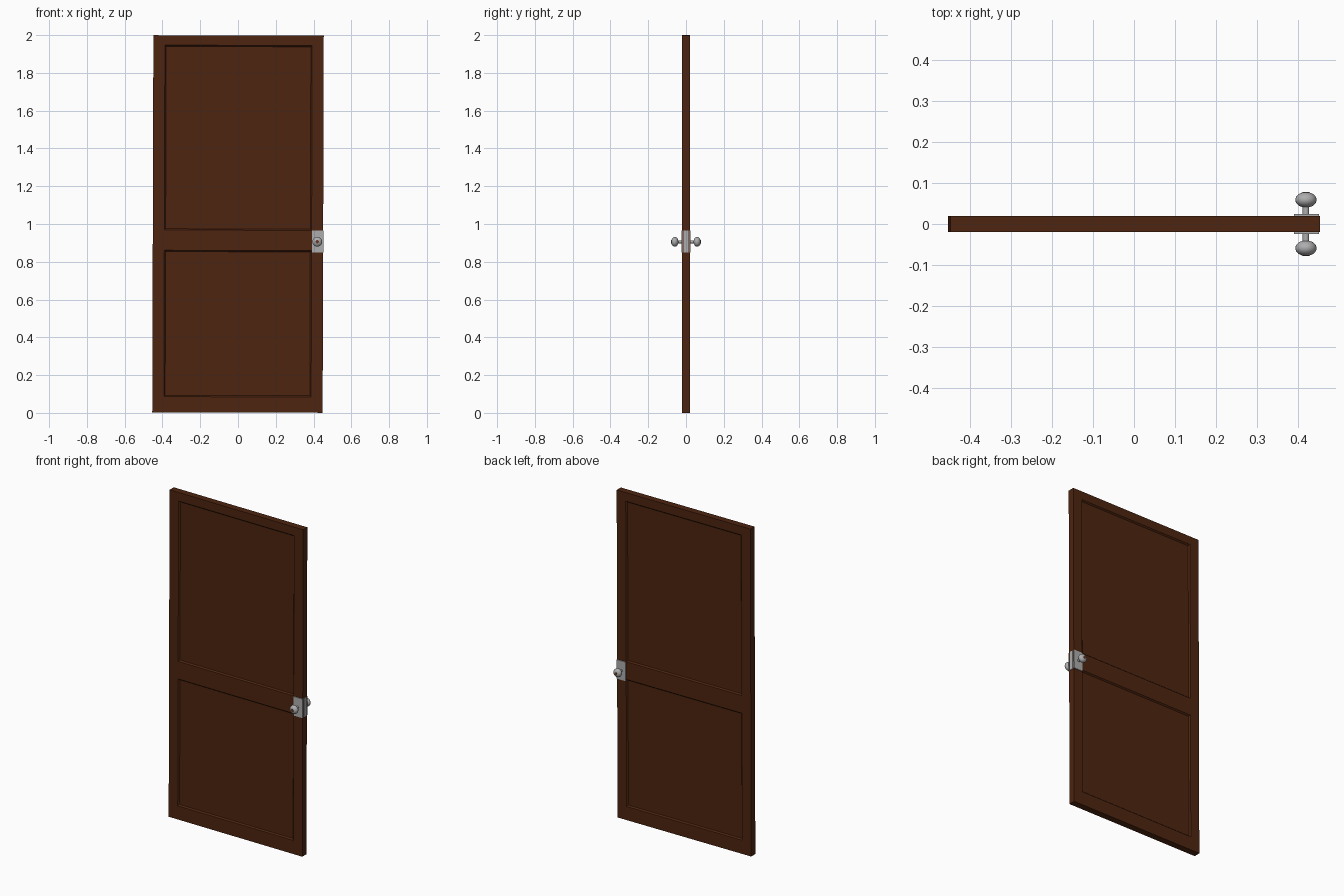
import bpy, bmesh, math
from mathutils import Matrix, Vector

if "Cube" in bpy.data.objects:
    bpy.data.objects.remove(bpy.data.objects["Cube"])

# whole door leans by a hair in its own plane
LEAN = (Matrix.Translation((0, 0, 1)) @ Matrix.Rotation(0.003, 4, 'Y')
        @ Matrix.Translation((0, 0, -1)))


def material(name, rgb):
    m = bpy.data.materials.new(name)
    m.diffuse_color = (*rgb, 1)
    m.use_nodes = True
    m.node_tree.nodes["Principled BSDF"].inputs["Base Color"].default_value = m.diffuse_color
    return m


WOOD = material("dark_wood", (0.075, 0.018, 0.005))
METAL = material("grey_metal", (0.42, 0.42, 0.43))
KEY = material("reddish_brown", (0.14, 0.04, 0.02))


def finish(name, bm, mat, smooth=False):
    bmesh.ops.recalc_face_normals(bm, faces=bm.faces)
    bm.transform(LEAN)
    me = bpy.data.meshes.new(name)
    bm.to_mesh(me)
    bm.free()
    me.materials.append(mat)
    ob = bpy.data.objects.new(name, me)
    bpy.context.collection.objects.link(ob)
    if smooth:
        bpy.ops.object.select_all(action='DESELECT')
        ob.select_set(True)
        bpy.context.view_layer.objects.active = ob
        bpy.ops.object.shade_smooth_by_angle(angle=math.radians(40))
    return ob


def box(name, centre, size, mat):
    bm = bmesh.new()
    bmesh.ops.create_cube(bm, size=1, matrix=Matrix.Translation(centre)
                          @ Matrix.Diagonal((*size, 1)))
    return finish(name, bm, mat)


def lathe(name, centre, side, profile, mat, steps=24):
    """Spin (radius, distance) pairs about the y axis through centre."""
    bm = bmesh.new()
    vs = [bm.verts.new((centre[0] + r, side * d, centre[1])) for r, d in profile]
    es = [bm.edges.new(p) for p in zip(vs, vs[1:])]
    bmesh.ops.spin(bm, geom=vs + es, cent=(centre[0], 0, centre[1]), axis=(0, 1, 0),
                   angle=math.tau, steps=steps)
    bmesh.ops.remove_doubles(bm, verts=bm.verts, dist=1e-5)
    return finish(name, bm, mat, True)


# door leaf: one closed slab with two recessed panels per side
X = [-0.451, -0.39, 0.39, 0.451]
Z = [0.002, 0.085, 0.86, 0.967, 1.946, 1.998]
T = 0.02
bm = bmesh.new()
v = {(i, j, s): bm.verts.new((x, s * T, z))
     for i, x in enumerate(X) for j, z in enumerate(Z) for s in (-1, 1)}
panels = []
for s in (-1, 1):
    for i in range(3):
        for j in range(5):
            f = bm.faces.new([v[i, j, s], v[i + 1, j, s], v[i + 1, j + 1, s], v[i, j + 1, s]])
            if i == 1 and j in (1, 3):
                panels.append(f)
for i in range(3):
    for j in (0, 5):
        bm.faces.new([v[i, j, -1], v[i + 1, j, -1], v[i + 1, j, 1], v[i, j, 1]])
for j in range(5):
    for i in (0, 3):
        bm.faces.new([v[i, j, -1], v[i, j + 1, -1], v[i, j + 1, 1], v[i, j, 1]])
bmesh.ops.recalc_face_normals(bm, faces=bm.faces)
bmesh.ops.inset_individual(bm, faces=panels, thickness=0.01, depth=-0.008)
finish("door_leaf", bm, WOOD)

# lock plates, knobs and key centres on both sides
KX, KZ = 0.42, 0.907
for s, label in ((-1, "front"), (1, "back")):
    box(label + "_lock_plate", (0.4215, s * 0.022, 0.908), (0.061, 0.006, 0.116), METAL)
    knob = [(0.008, 0.02), (0.008, 0.041)]
    for k in range(1, 12):
        a = math.radians(18 + k * 13.2)
        knob.append((0.026 * math.sin(a), 0.059 - 0.019 * math.cos(a)))
    knob.append((0, 0.078))
    lathe(label + "_knob", (KX, KZ), s, knob, METAL)
    lathe(label + "_knob_centre", (KX, KZ), s,
          [(0.009, 0.074), (0.009, 0.0785), (0, 0.0785)], KEY, 16)

# plate and latch on the opening edge
box("edge_plate", (0.4515, 0, 0.908), (0.003, 0.024, 0.116), METAL)
